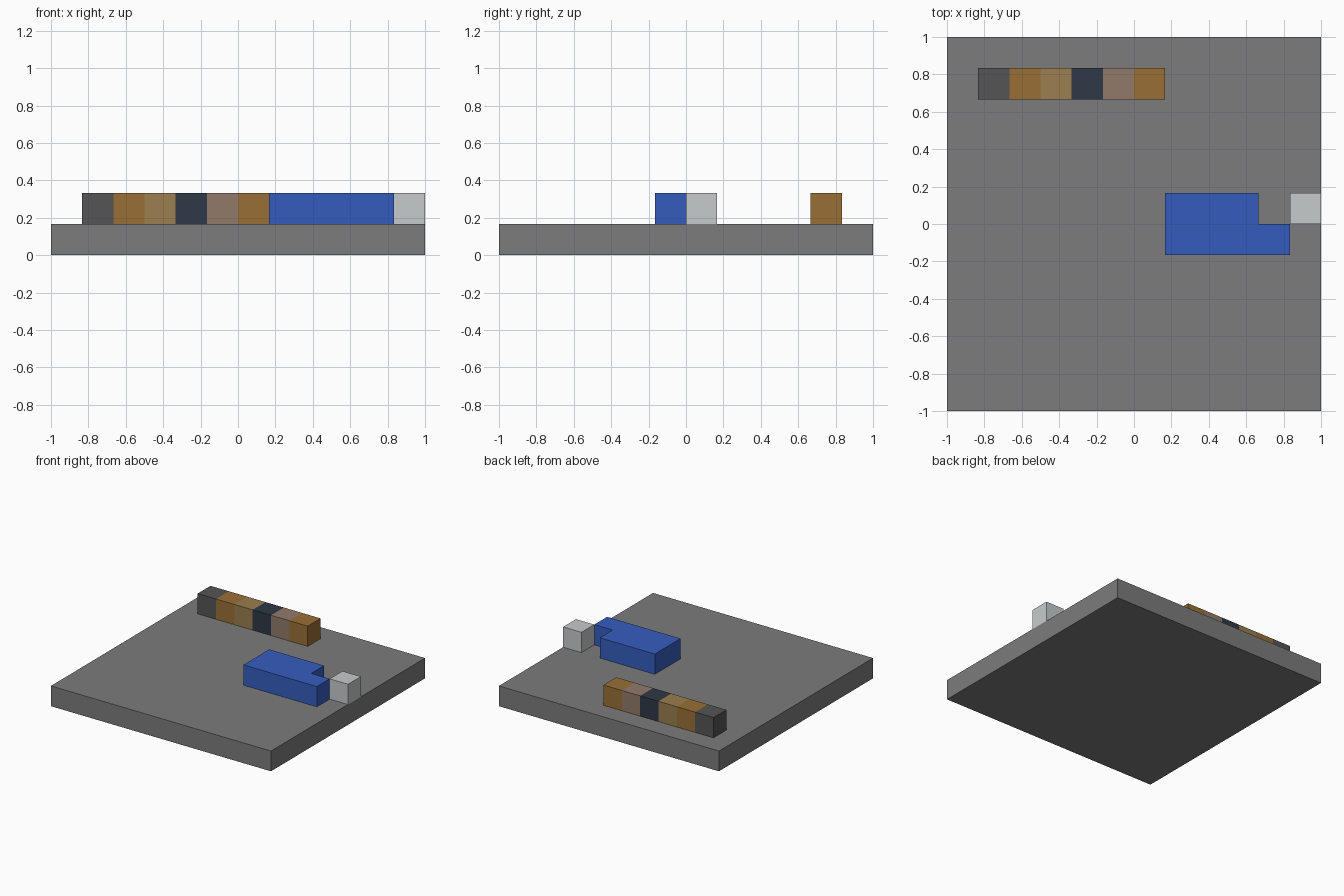
import bpy
import bmesh

cube = bpy.data.objects.get("Cube")
if cube:
    bpy.data.objects.remove(cube, do_unlink=True)

U = 1 / 6  # one grid cell; the slab is 12 x 12 cells


def linear(c):
    c /= 255
    return c / 12.92 if c <= 0.04045 else ((c + 0.055) / 1.055) ** 2.4


def material(name, r, g, b):
    colour = (linear(r), linear(g), linear(b), 1)
    mat = bpy.data.materials.new(name)
    mat.use_nodes = True
    mat.diffuse_color = colour
    mat.node_tree.nodes["Principled BSDF"].inputs["Base Color"].default_value = colour
    return mat


stone = material("stone grey", 124, 124, 124)
blue = material("blue", 53, 92, 190)
pale = material("pale grey", 199, 203, 203)
dark = material("dark grey", 85, 85, 85)
orange = material("orange brown", 153, 111, 53)
tan = material("tan", 155, 126, 80)
navy = material("navy", 46, 57, 70)
mauve = material("dusty mauve", 146, 122, 106)


def prism(name, outline, level, mats):
    """Extrude an outline, given in cells, up by one cell from a level."""
    bm = bmesh.new()
    face = bm.faces.new([bm.verts.new((x * U, y * U, level * U)) for x, y in outline])
    top = bmesh.ops.extrude_face_region(bm, geom=[face])["geom"]
    verts = [v for v in top if isinstance(v, bmesh.types.BMVert)]
    bmesh.ops.translate(bm, verts=verts, vec=(0, 0, U))
    # Cut a bar into one-cell sections, coloured from left end to right end
    start = min(x for x, y in outline)
    for i in range(1, len(mats)):
        geom = bm.verts[:] + bm.edges[:] + bm.faces[:]
        bmesh.ops.bisect_plane(bm, geom=geom, plane_co=((start + i) * U, 0, 0),
                               plane_no=(1, 0, 0))
    for f in bm.faces:
        cell = int(f.calc_center_median().x / U - start)
        f.material_index = max(0, min(cell, len(mats) - 1))
    bmesh.ops.recalc_face_normals(bm, faces=bm.faces[:])
    mesh = bpy.data.meshes.new(name)
    bm.to_mesh(mesh)
    bm.free()
    for mat in mats:
        mesh.materials.append(mat)
    obj = bpy.data.objects.new(name, mesh)
    bpy.context.collection.objects.link(obj)
    return obj


def rect(x0, y0, x1, y1):
    return [(x0, y0), (x1, y0), (x1, y1), (x0, y1)]


# Ground slab
prism("ground_slab", rect(-6, -6, 6, 6), 0, [stone])

# Row of six coloured blocks at the back
prism("block_row", rect(-5, 4, 1, 5), 1, [dark, orange, tan, navy, mauve, orange])

# L-shaped pool block
prism("blue_pool", [(1, -1), (5, -1), (5, 0), (4, 0), (4, 1), (1, 1)], 1, [blue])

# Single pale block at the edge
prism("pale_block", rect(5, 0, 6, 1), 1, [pale])
